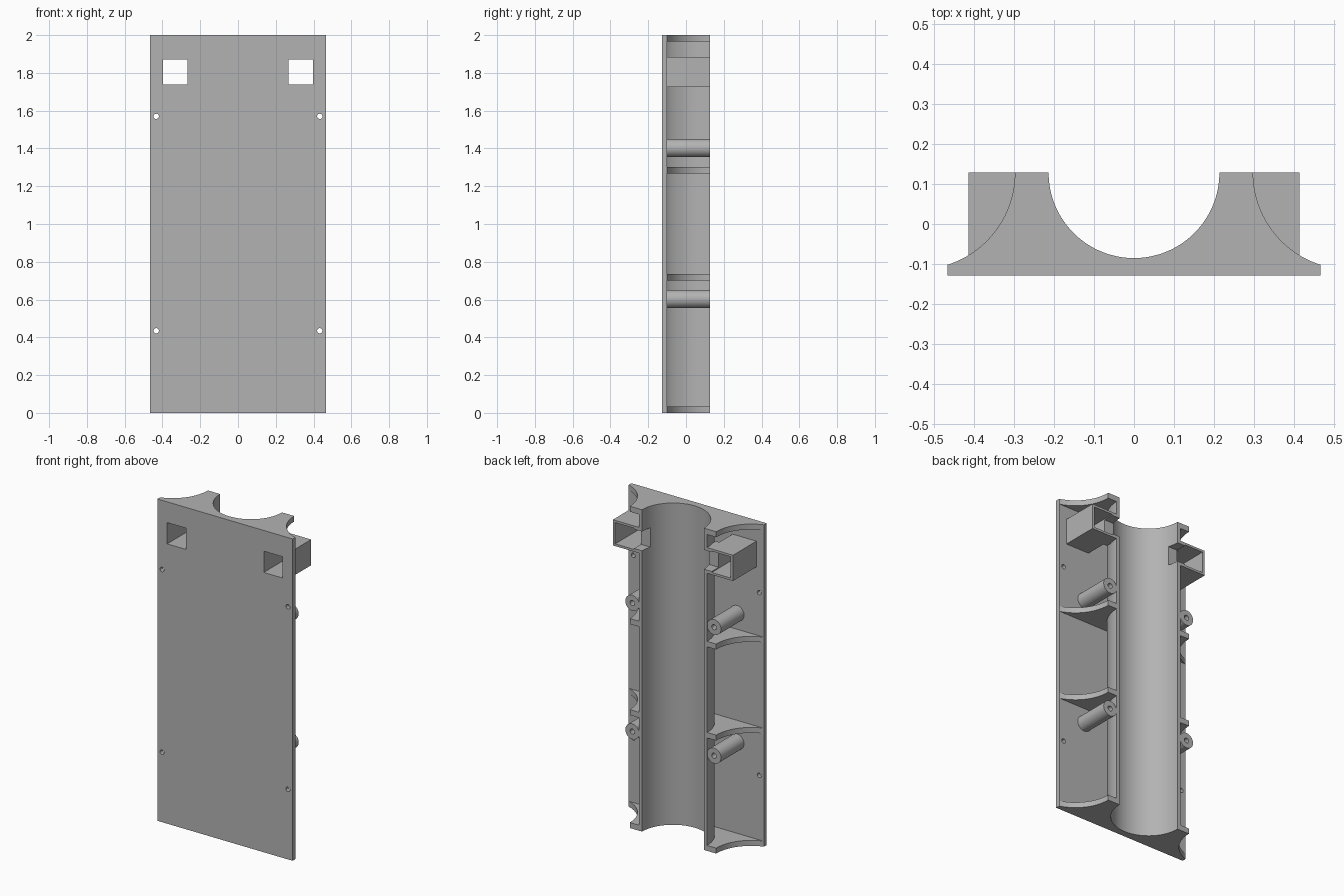
import bpy, bmesh, math
from math import cos, sin, pi

cube = bpy.data.objects.get("Cube")
if cube:
    bpy.data.objects.remove(cube, do_unlink=True)

grey = bpy.data.materials.new("plain_grey")
grey.use_nodes = True
colour = (0.45, 0.45, 0.45, 1)
grey.diffuse_color = colour
grey.node_tree.nodes["Principled BSDF"].inputs["Base Color"].default_value = colour

HEIGHT, HALF_W = 2.0, 0.465
FRONT, PLATE, BACK = -0.128, -0.101, 0.128
TROUGH_R, WALL = 0.213, 0.022


def finish(name, bm):
    bmesh.ops.recalc_face_normals(bm, faces=bm.faces)
    mesh = bpy.data.meshes.new(name)
    bm.to_mesh(mesh)
    bm.free()
    obj = bpy.data.objects.new(name, mesh)
    bpy.context.collection.objects.link(obj)
    mesh.materials.append(grey)
    return obj


def box(name, x0, x1, y0, y1, z0, z1):
    bm = bmesh.new()
    bmesh.ops.create_cube(bm, size=1)
    for v in bm.verts:
        v.co = ((x0 + x1) / 2 + v.co.x * (x1 - x0),
                (y0 + y1) / 2 + v.co.y * (y1 - y0),
                (z0 + z1) / 2 + v.co.z * (z1 - z0))
    return finish(name, bm)


def prism(name, outline, z0, z1):
    bm = bmesh.new()
    face = bm.faces.new([bm.verts.new((x, y, z0)) for x, y in outline])
    moved = bmesh.ops.extrude_face_region(bm, geom=[face])["geom"]
    verts = [g for g in moved if isinstance(g, bmesh.types.BMVert)]
    bmesh.ops.translate(bm, verts=verts, vec=(0, 0, z1 - z0))
    return finish(name, bm)


def rod(name, x, z, radius, y0, y1, sides=32):
    outline = [(x + radius * cos(2 * pi * i / sides), z + radius * sin(2 * pi * i / sides))
               for i in range(sides)]
    obj = prism(name, outline, y0, y1)
    for v in obj.data.vertices:
        v.co = (v.co.x, v.co.z, v.co.y)
    obj.data.flip_normals()
    return obj


def activate(obj):
    bpy.ops.object.select_all(action="DESELECT")
    obj.select_set(True)
    bpy.context.view_layer.objects.active = obj


def cut(obj, cutters):
    activate(obj)
    for cutter in cutters:
        mod = obj.modifiers.new("cut", "BOOLEAN")
        mod.operation, mod.solver, mod.object = "DIFFERENCE", "EXACT", cutter
        bpy.ops.object.modifier_apply(modifier=mod.name)


def smooth(obj):
    activate(obj)
    bpy.ops.object.shade_smooth_by_angle(angle=math.radians(30))


def arc(cx, cy, r, a0, a1, n):
    return [(cx + r * cos(a0 + (a1 - a0) * i / n), cy + r * sin(a0 + (a1 - a0) * i / n))
            for i in range(n + 1)]


# Cutters for the windows, side slots and screw holes
windows, slots, holes = [], [], []
for s in (-1, 1):
    xa, xb = sorted((s * 0.267, s * 0.397))
    windows.append(box("window_cutter", xa, xb, -0.3, 0.3, 1.739, 1.871))
    xa, xb = sorted((s * 0.15, s * 0.3))
    slots.append(box("slot_cutter", xa, xb, 0.06, 0.3, 1.745, 1.865))
    for z in (0.435, 1.57):
        holes.append(rod("hole_cutter", s * 0.433, z, 0.014, -0.3, 0.0, 20))

# Flat front plate
plate = box("front_plate", -HALF_W, HALF_W, FRONT, PLATE, 0, HEIGHT)
cut(plate, windows + holes)
smooth(plate)

# Half-round trough running the full height
shell = arc(0, BACK, TROUGH_R, pi, 2 * pi, 64) + arc(0, BACK, TROUGH_R + WALL, 2 * pi, pi, 64)
trough = prism("trough", shell, 0, HEIGHT)
cut(trough, slots)
smooth(trough)

# Curved cross ribs, concave on their outer edges
flare_r = 0.241
flare_x = 0.297 + flare_r
end_angle = math.atan2(PLATE - BACK, HALF_W - flare_x)
right_edge = arc(flare_x, BACK, flare_r, -pi, end_angle, 24)
left_edge = [(-x, y) for x, y in reversed(right_edge)]
rib_outline = (arc(0, BACK, TROUGH_R + 0.003, pi, 2 * pi, 64) + right_edge
               + [(HALF_W, PLATE - 0.01), (-HALF_W, PLATE - 0.01)] + left_edge)
for name, z0, z1 in (("bottom_rib", 0, 0.034), ("lower_rib", 0.702, 0.736),
                     ("upper_rib", 1.268, 1.302), ("top_rib", 1.966, HEIGHT)):
    smooth(prism(name, rib_outline, z0, z1))

for s, side in ((-1, "right"), (1, "left")):
    # Square tube behind each window, joined to the trough by a slotted bridge
    xa, xb = sorted((s * 0.25, s * 0.413))
    tube = box(side + "_tube", xa, xb, PLATE - 0.005, BACK, 1.725, 1.885)
    cut(tube, windows + slots)
    xa, xb = sorted((s * 0.225, s * 0.252))
    bridge = box(side + "_bridge", xa, xb, 0.03, BACK, 1.725, 1.885)
    cut(bridge, slots)

    # Screw bosses with blind holes
    for z, level in ((0.603, "lower"), (1.402, "upper")):
        boss = rod(f"{side}_{level}_boss", s * 0.281, z, 0.048, PLATE - 0.005, BACK - 0.002)
        bore = rod("bore_cutter", s * 0.281, z, 0.016, -0.05, 0.3, 20)
        cut(boss, [bore])
        smooth(boss)
        holes.append(bore)

for cutter in windows + slots + holes:
    bpy.data.objects.remove(cutter, do_unlink=True)
